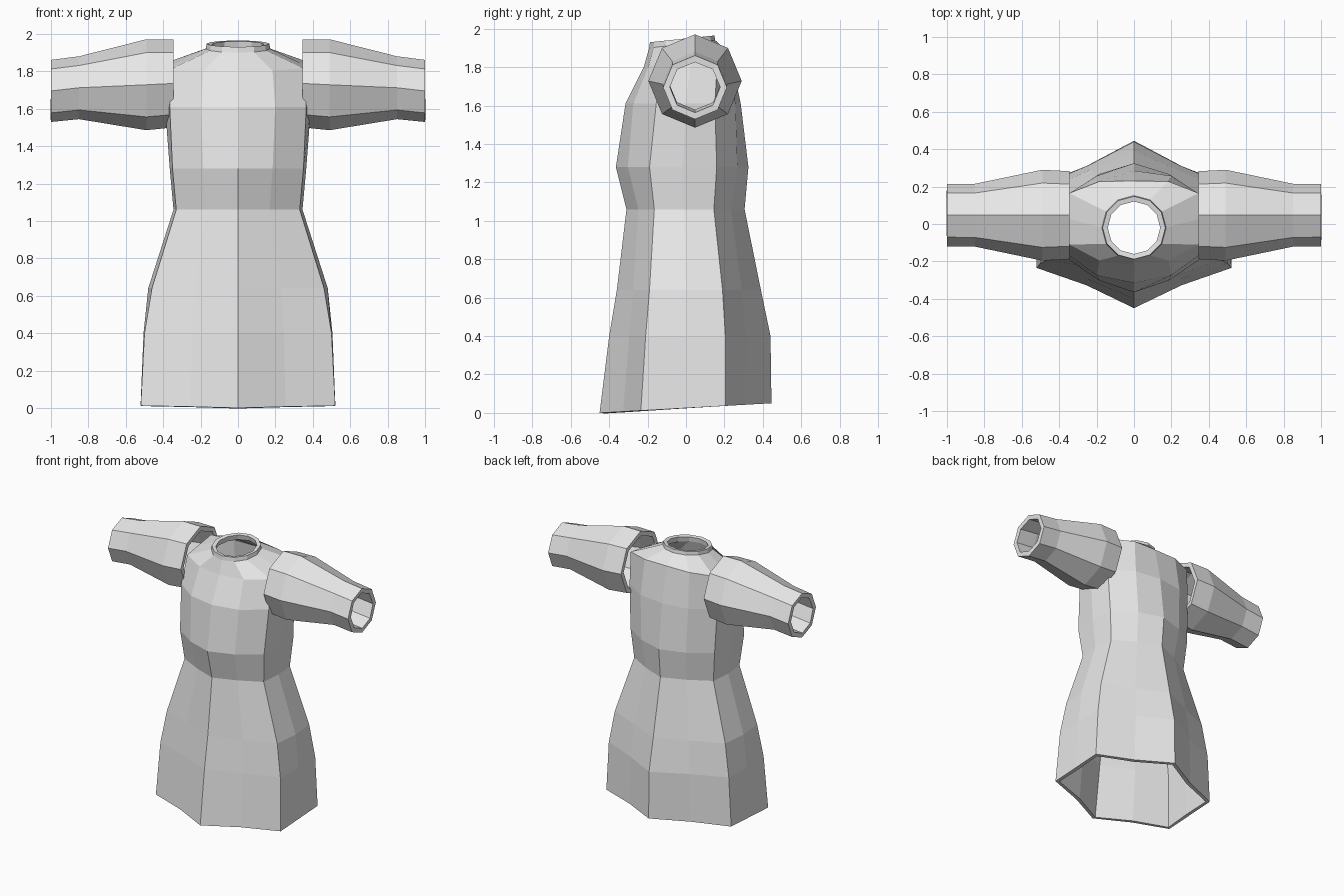
import bpy, bmesh
from math import sin, cos, pi

cube = bpy.data.objects.get("Cube")
if cube:
    bpy.data.objects.remove(cube, do_unlink=True)

cloth = bpy.data.materials.new("light_grey_cloth")
cloth.use_nodes = True
cloth.diffuse_color = (0.8, 0.8, 0.8, 1)
cloth.node_tree.nodes["Principled BSDF"].inputs["Base Color"].default_value = (0.8, 0.8, 0.8, 1)


def loft(name, rings, thickness):
    """Skin a stack of rings into an open shell and give it wall thickness."""
    bm = bmesh.new()
    loops = [[bm.verts.new(p) for p in ring] for ring in rings]
    for a, b in zip(loops, loops[1:]):
        for i in range(len(a)):
            j = (i + 1) % len(a)
            bm.faces.new((a[i], a[j], b[j], b[i]))
    bmesh.ops.recalc_face_normals(bm, faces=bm.faces)
    mesh = bpy.data.meshes.new(name)
    bm.to_mesh(mesh)
    bm.free()
    mesh.materials.append(cloth)
    obj = bpy.data.objects.new(name, mesh)
    bpy.context.collection.objects.link(obj)
    wall = obj.modifiers.new("wall", 'SOLIDIFY')
    wall.thickness = thickness
    wall.offset = -1
    return obj


def body_ring(z_front, z_back, corner_x, side_x, front, side_front, side_back, back, bulge):
    """Twelve points: pointed front and back, flat sides, bulged panel middles."""
    mid_x = corner_x * 0.5 + bulge * 0.4
    half = [(0, front),
            (mid_x, (front + side_front) / 2 - bulge),
            (corner_x, side_front),
            (side_x, (side_front + side_back) / 2),
            (corner_x, side_back),
            (mid_x, (back + side_back) / 2 + bulge),
            (0, back)]
    outline = half + [(-x, y) for x, y in half[-2:0:-1]]
    return [(x, y, z_front + (z_back - z_front) * (y - front) / (back - front))
            for x, y in outline]


def neck_ring(radius, z_front, z_back):
    """Tilted round collar ring."""
    return [(radius * sin(a), -0.02 - radius * cos(a),
             (z_front + z_back) / 2 - (z_back - z_front) / 2 * cos(a))
            for a in (2 * pi * i / 12 for i in range(12))]


# Gown body: hem, skirt, waist, chest, shoulders, collar
loft("gown_body", [
    body_ring(0.00, 0.05, 0.52, 0.52, -0.45, -0.235, 0.205, 0.445, -0.015),
    body_ring(0.40, 0.40, 0.50, 0.505, -0.40, -0.21, 0.205, 0.44, -0.01),
    body_ring(0.64, 0.64, 0.46, 0.48, -0.36, -0.19, 0.19, 0.39, 0.0),
    body_ring(1.06, 1.06, 0.33, 0.345, -0.31, -0.165, 0.145, 0.305, 0.01),
    body_ring(1.28, 1.28, 0.35, 0.365, -0.365, -0.19, 0.16, 0.325, 0.025),
    body_ring(1.61, 1.61, 0.365, 0.39, -0.315, -0.155, 0.15, 0.285, 0.04),
    body_ring(1.80, 1.87, 0.345, 0.345, -0.22, -0.11, 0.165, 0.23, 0.03),
    neck_ring(0.172, 1.90, 1.94),
    neck_ring(0.168, 1.93, 1.965),
], 0.028)

# Eight-sided sleeves: x, centre height, radius from armhole to cuff
SLEEVE = [(0.345, 1.735, 0.235), (0.49, 1.728, 0.243), (0.85, 1.712, 0.168), (1.0, 1.695, 0.166)]
for name, side in (("left_sleeve", 1), ("right_sleeve", -1)):
    loft(name, [[(side * x, 0.047 + r * sin(i * pi / 4), z + r * cos(i * pi / 4))
                 for i in range(8)] for x, z, r in SLEEVE], 0.035)
